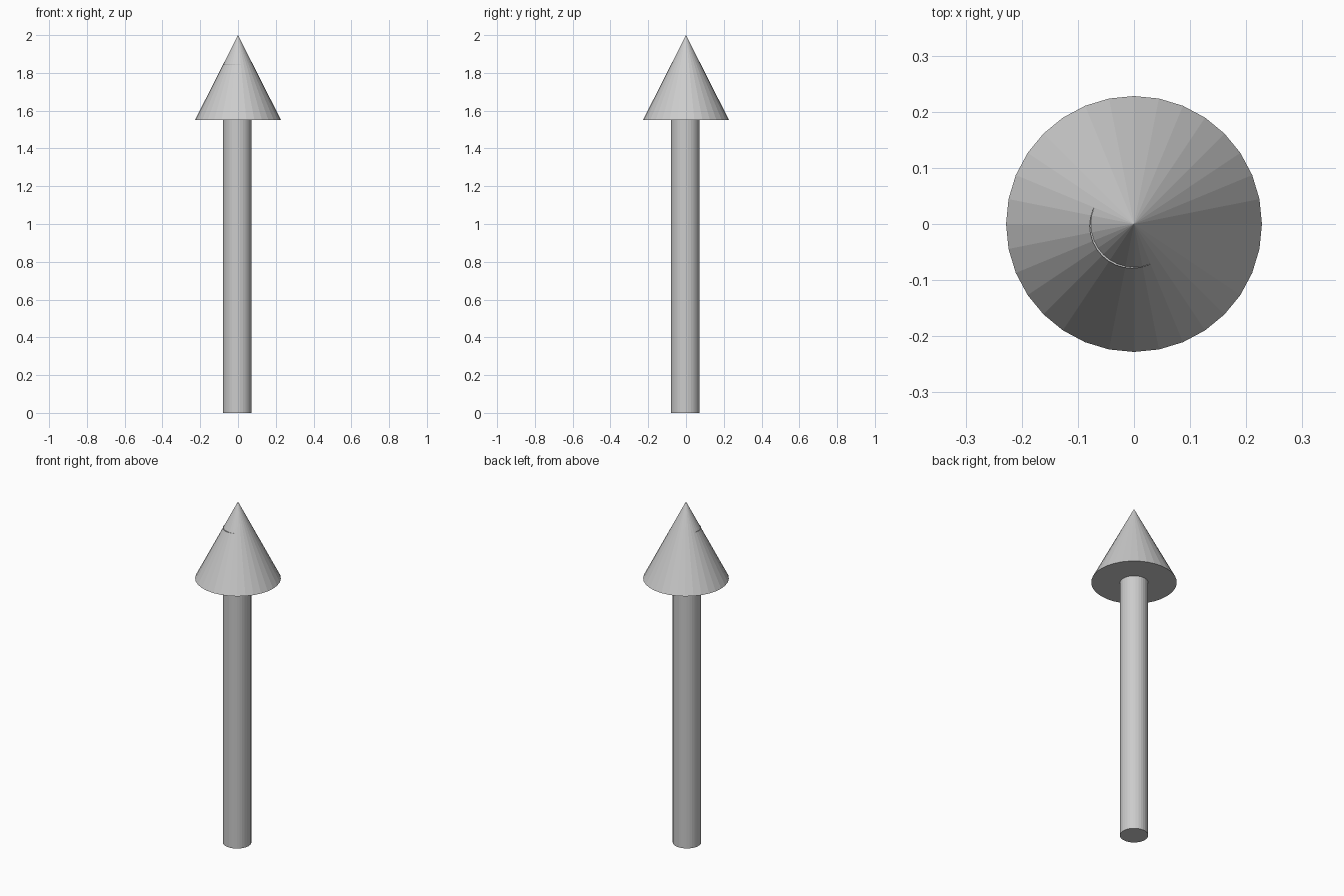
import bpy

if "Cube" in bpy.data.objects:
    bpy.data.objects.remove(bpy.data.objects["Cube"])

SIDES = 32
SHAFT_TOP = 1.848
HEAD_BASE = 1.55
HEIGHT = 2.0

# Shaft: runs up inside the head, very slightly off centre
bpy.ops.mesh.primitive_cylinder_add(
    vertices=SIDES, radius=0.0755, depth=SHAFT_TOP,
    location=(-0.0035, -0.0035, SHAFT_TOP / 2))
bpy.context.object.name = "arrow_shaft"

# Head: closed flat-faced cone
bpy.ops.mesh.primitive_cone_add(
    vertices=SIDES, radius1=0.228, radius2=0, depth=HEIGHT - HEAD_BASE,
    location=(0, 0, (HEIGHT + HEAD_BASE) / 2))
bpy.context.object.name = "arrow_head"
